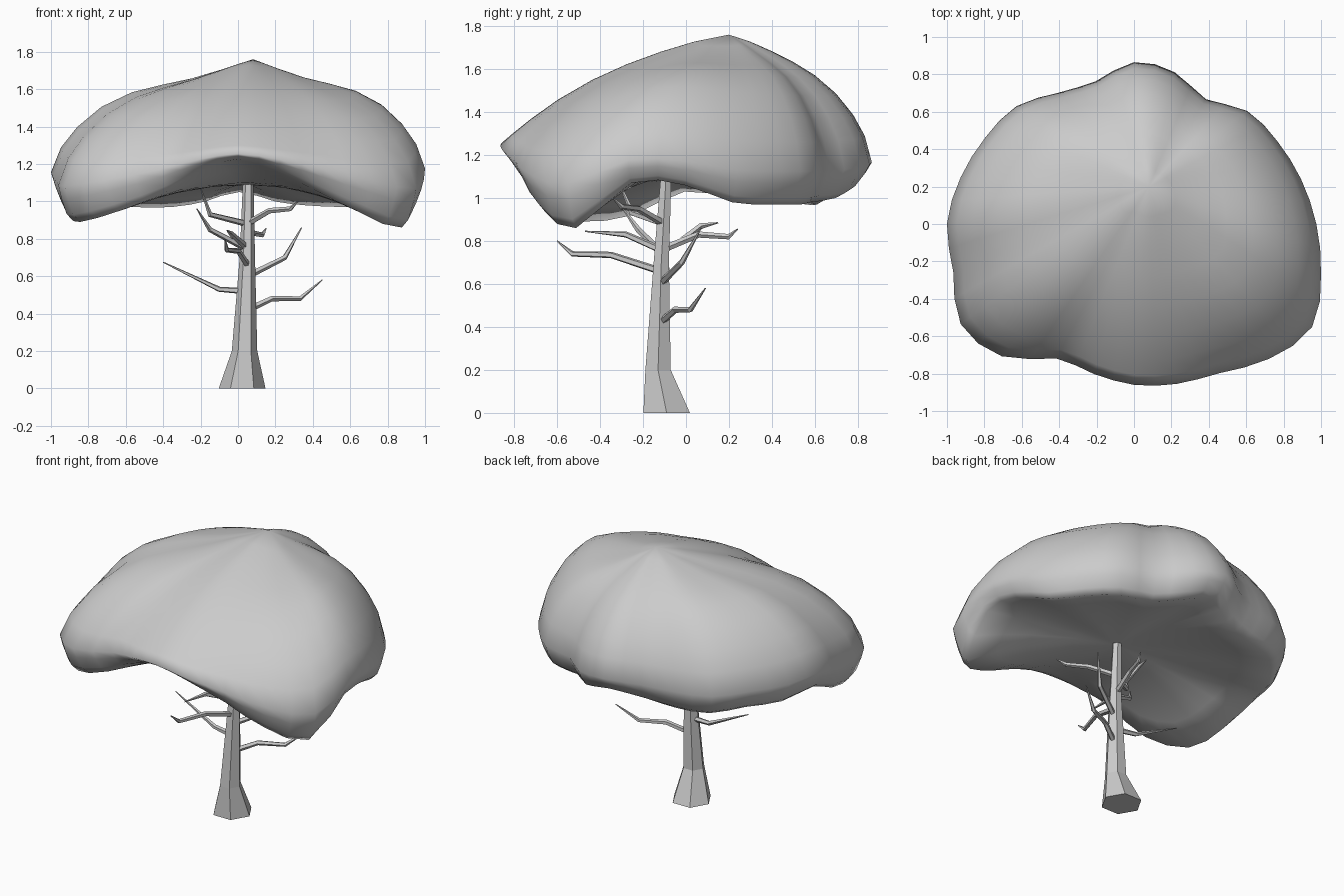
import bpy, bmesh, math
from mathutils import Vector

if "Cube" in bpy.data.objects:
    bpy.data.objects.remove(bpy.data.objects["Cube"])


def finish(name, bm, smooth=False):
    bmesh.ops.recalc_face_normals(bm, faces=bm.faces)
    me = bpy.data.meshes.new(name)
    bm.to_mesh(me)
    bm.free()
    for p in me.polygons:
        p.use_smooth = smooth
    ob = bpy.data.objects.new(name, me)
    bpy.context.collection.objects.link(ob)
    return ob


def bridge(bm, rings):
    for a, b in zip(rings, rings[1:]):
        n = len(a)
        for i in range(n):
            bm.faces.new((a[i], a[(i + 1) % n], b[(i + 1) % n], b[i]))


def tube(name, pts, radii, sides, upright=False):
    """Tapered faceted tube along a path; upright keeps the rings level."""
    bm = bmesh.new()
    pts = [Vector(p) for p in pts]
    rings = []
    for i, (p, r) in enumerate(zip(pts, radii)):
        d = pts[min(i + 1, len(pts) - 1)] - pts[max(i - 1, 0)]
        if upright:
            u, v = Vector((1, 0, 0)), Vector((0, 1, 0))
        else:
            u = d.cross(Vector((0, 0, 1))).normalized()
            v = d.cross(u).normalized()
        angles = [math.tau * k / sides for k in range(sides)]
        rings.append([bm.verts.new(p + r * (u * math.cos(a) + v * math.sin(a))) for a in angles])
    bridge(bm, rings)
    bm.faces.new(rings[0])
    bm.faces.new(rings[-1])
    return finish(name, bm)


# Trunk: six sides, flared at the foot
tube("trunk",
     [(.022, -.09, 0), (.035, -.13, .2), (.05, -.115, .7), (.055, -.09, 1.15)],
     [.125, .068, .041, .027], 6, upright=True)

# Bare branches
branches = [
    [(.04, -.12, .52), (-.1, -.1, .53), (-.4, -.08, .675)],
    [(.05, -.12, .42), (.18, -.05, .48), (.33, .02, .48), (.45, .09, .58)],
    [(.05, -.12, .6), (.25, -.02, .7), (.34, .07, .86)],
    [(.05, -.1, .88), (.17, -.22, .95), (.28, -.3, .96), (.32, -.34, 1.0)],
    [(.05, -.11, .76), (.08, .06, .83), (.13, .2, .82), (.15, .24, .855)],
    [(.055, -.02, .8), (.03, .07, .87), (.03, .15, .885)],
    [(.05, -.12, .66), (0, -.35, .735), (-.06, -.53, .74), (-.07, -.6, .8)],
    [(.04, -.12, .76), (-.04, -.28, .83), (-.06, -.47, .845)],
    [(.04, -.12, .75), (-.15, -.22, .85), (-.22, -.3, .96)],
    [(.05, -.1, .88), (-.15, -.25, .93), (-.2, -.31, 1.07)],
]
for k, path in enumerate(branches):
    n = len(path)
    radii = [.018 - .007 * i / (n - 1) for i in range(n - 1)] + [.003]
    tube(f"branch_{k + 1}", path, radii, 5)

# Canopy: outline radius and lower-lip height every 15 degrees from +x
R = [.975, .925, .885, .855, .77, .84, .865, .79, .81, .89, .92, .96,
     1.0, 1.0, 1.07, 1.0, .83, .83, .86, .885, .92, 1.02, 1.1, 1.035]
LIP = [1.06, .98, .97, .97, .98, 1.0, 1.05, 1.0, .97, .97, 1.0, 1.0,
       1.03, .92, .89, .95, 1.06, 1.16, 1.22, 1.16, 1.06, .94, .86, 1.07]
APEX = Vector((.08, .2, 1.76))
UNDER = Vector((.05, -.1, 1.09))
SEG = 48


def sample(table, i):
    """Smooth periodic lookup: halfway values between the table entries."""
    k, odd = divmod(i, 2)
    if not odd:
        return table[k]
    a, b, c, d = (table[(k + j) % 24] for j in (-1, 0, 1, 2))
    return (9 * (b + c) - a - d) / 16


def canopy_point(i, t, part):
    a = math.tau * i / SEG
    r, zb = sample(R, i), sample(LIP, i)
    rim = Vector((r * math.cos(a), r * math.sin(a), 0))
    zw = .62 + .52 * zb                       # height of the widest point
    lip = .87 + .06 * math.cos(a) ** 2        # lip sits steeper at the sides
    if part == "top":
        p = APEX.lerp(rim, t)
        f = max(0, -math.sin(a)) ** 4         # front slope is straighter
        h = (1 - t ** (1.6 + .2 * f)) ** (.62 + .38 * f)
        shoulder = .01 + .025 * math.cos(a) ** 2
        p.z = zw + (APEX.z - zw) * h - shoulder * math.sin(math.tau * t)
        p.z -= .015 * math.sin(math.pi * t)
    elif part == "lip":
        p = UNDER.lerp(rim, lip + (1 - lip) * t)
        p.z = zb + (zw - zb) * t ** 2
    else:
        p = UNDER.lerp(rim, lip * t)
        p.z = UNDER.z + (zb - UNDER.z) * t ** 2
    return p


bm = bmesh.new()
rows = [(t, "top") for t in (.15, .3, .45, .6, .75, .87, .95, 1)]
rows += [(t, "lip") for t in (.8, .45, 0)]
rows += [(t, "under") for t in (.8, .6, .3)]
rings = [[bm.verts.new(canopy_point(i, t, part)) for i in range(SEG)] for t, part in rows]
bridge(bm, rings)
for centre, ring in ((APEX, rings[0]), (UNDER, rings[-1])):
    c = bm.verts.new(centre)
    for i in range(SEG):
        bm.faces.new((c, ring[i], ring[(i + 1) % SEG]))
finish("canopy", bm, smooth=True)
